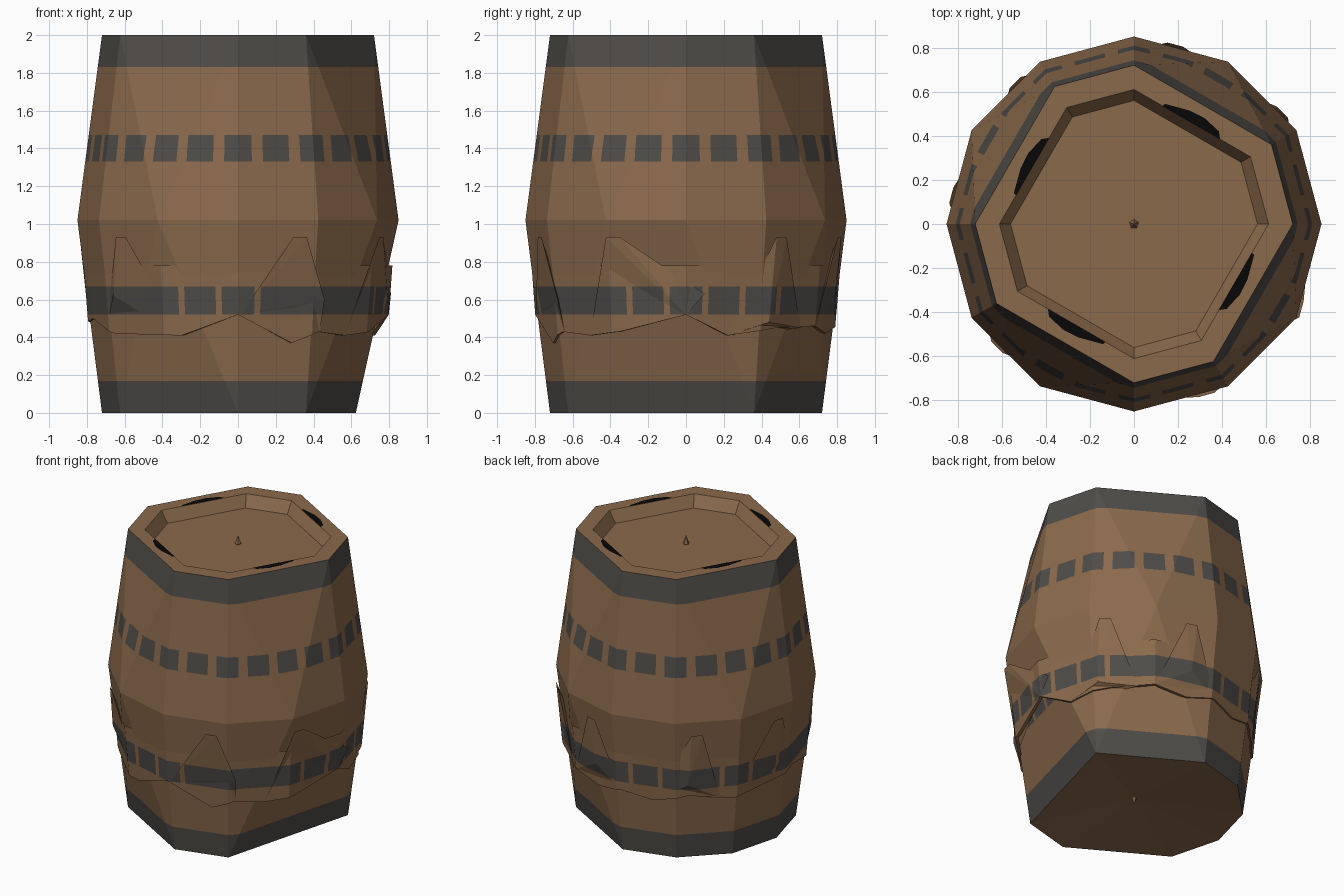
import bpy, bmesh, math
from mathutils import Vector

if "Cube" in bpy.data.objects:
    bpy.data.objects.remove(bpy.data.objects["Cube"])

TOP = [0, 30, 90, 120, 180, 210, 270, 300]        # corners of the top rim
BOTTOM = [30, 90, 120, 150, 180, 210, 270, 300]   # corners of the base
MID_Z, MID_R, END_R = 1.02, 0.85, 0.72


def material(name, rgb):
    m = bpy.data.materials.new(name)
    m.diffuse_color = (*rgb, 1)
    m.use_nodes = True
    m.node_tree.nodes["Principled BSDF"].inputs["Base Color"].default_value = m.diffuse_color
    return m


MATS = [material("brown_wood", (0.258, 0.144, 0.072)),
        material("dark_grey_iron", (0.078, 0.073, 0.066)),
        material("black", (0.002, 0.002, 0.002))]


def pol(r, deg, z):
    a = math.radians(deg)
    return Vector((r * math.cos(a), r * math.sin(a), z))


def gap(a, b):
    return abs((a - b + 180) % 360 - 180)


def finish(bm, name):
    me = bpy.data.meshes.new(name)
    bm.to_mesh(me)
    bm.free()
    for m in MATS:
        me.materials.append(m)
    ob = bpy.data.objects.new(name, me)
    bpy.context.collection.objects.link(ob)
    return ob


def cut(bm, co, no, lo=-1, hi=3):
    faces = [f for f in bm.faces if lo < f.calc_center_median().z < hi]
    geom = list({e for f in faces for e in f.edges}) + faces
    geom += list({v for f in faces for v in f.verts})
    bmesh.ops.bisect_plane(bm, geom=geom, dist=1e-5, plane_co=co, plane_no=no)


# ---- hoops: end bands plus two rows of worn patches, 15 degrees apart ----
UP, LOW = 5.3, 6.3      # half widths of the patches in degrees
LOW_GAPS = {0, 1, 2, 6, 7, 9, 10, 11, 16, 17, 18, 22, 23}


def paint_hoops(bm):
    for z in (0.17, 0.52, 0.67, 1.33, 1.47, 1.83):
        cut(bm, (0, 0, z), (0, 0, 1))
    for half, z0, z1 in ((UP, 1.33, 1.47), (LOW, 0.52, 0.67)):
        for k in range(12):
            for s in (-half, half):
                cut(bm, (0, 0, 0), pol(1, 15 * k + s + 90, 0), z0, z1)
    for f in bm.faces:
        c = f.calc_center_median()
        f.normal_update()
        if abs(f.normal.z) > 0.9 or (c.z > 1.9 and math.hypot(c.x, c.y) < 0.62):
            continue                      # base, rim and lid stay brown
        ang = math.degrees(math.atan2(c.y, c.x)) % 360
        off = gap(ang, 15 * round(ang / 15))
        if c.z < 0.17 or c.z > 1.83:
            f.material_index = 1
        elif 1.33 < c.z < 1.47:
            f.material_index = int(off < UP)
        elif 0.52 < c.z < 0.67:
            f.material_index = int(off < LOW or int(ang // 15) not in LOW_GAPS)


# ---- barrel body: 12-sided belly joined to simplified end rings ----
bm = bmesh.new()
mid = [bm.verts.new(pol(MID_R, 30 * k, MID_Z)) for k in range(12)]


def stitch(angles, z):
    ring = {a: bm.verts.new(pol(END_R, a, z)) for a in angles}
    near = [min(angles, key=lambda a: gap(a, 30 * k) + 0.01 * ((a - 30 * k) % 360 < 180))
            for k in range(12)]

    def face(vs):
        bm.faces.new(vs if z > MID_Z else vs[::-1])
    for k in range(12):
        n = (k + 1) % 12
        face([mid[k], mid[n], ring[near[n]]])
        if near[k] != near[n]:
            face([mid[k], ring[near[n]], ring[near[k]]])
    return ring


top = stitch(TOP, 2.0)
base = stitch(BOTTOM, 0.0)

# slightly hollow base
hub = bm.verts.new((0, 0, 0.05))
for i, a in enumerate(BOTTOM):
    bm.faces.new([base[a], hub, base[BOTTOM[(i + 1) % 8]]])

# recessed lid
rows = [[top[a] for a in TOP]]
for r, z in ((0.61, 2.0), (0.56, 1.92)):
    rows.append([bm.verts.new(pol(r, a, z)) for a in TOP])
for lo, hi in zip(rows, rows[1:]):
    for i in range(8):
        j = (i + 1) % 8
        bm.faces.new([lo[i], lo[j], hi[j], hi[i]])
bm.faces.new(rows[-1])
paint_hoops(bm)
finish(bm, "barrel_body")


# ---- jagged belt around the lower belly ----
def skin(deg, z, out):
    r = END_R + (MID_R - END_R) * z / MID_Z
    r *= math.cos(math.radians(15)) / math.cos(math.radians(deg % 30 - 15))
    return pol(r + out, deg, z)


JAGS = [(0, 0.52), (17, 0.41), (38, 0.45), (60, 0.46), (77, 0.42), (92, 0.46), (108, 0.42),
        (126, 0.47), (148, 0.43), (172, 0.47), (188, 0.5), (213, 0.42), (247, 0.41),
        (270, 0.52), (292, 0.37), (303, 0.43), (318, 0.41), (333, 0.43), (360, 0.52)]


def jag_z(deg):
    for (a, za), (b, zb) in zip(JAGS, JAGS[1:]):
        if a <= deg <= b:
            return za + (zb - za) * (deg - a) / (b - a)


bm = bmesh.new()
angles = sorted({a for a, _ in JAGS[:-1]} | set(range(0, 360, 30)))
loops = [[bm.verts.new(skin(a, z, out)) for a in angles
          for z in [0.78 if up else jag_z(a)]]
         for up, out in ((0, -0.01), (0, 0.012), (1, -0.002))]
for lo, hi in zip(loops, loops[1:]):
    for i in range(len(angles)):
        j = (i + 1) % len(angles)
        bm.faces.new([lo[i], lo[j], hi[j]])
        bm.faces.new([lo[i], hi[j], hi[i]])
paint_hoops(bm)
finish(bm, "jagged_belt")

# ---- splinters: peak angle, left base, right base, ridge (angle, z each) ----
SPLINTERS = [
    (37, 17, 0.41, 52, 0.45, 33, 0.48),
    (77, 60, 0.46, 92, 0.46, 78, 0.60),
    (130, 108, 0.42, 142, 0.44, 126, 0.56),
    (171, 148, 0.43, 188, 0.50, 172, 0.60),
    (222, 206, 0.44, 247, 0.41, 216, 0.62),
    (293, 271, 0.52, 304, 0.43, 304, 0.60),
    (333, 318, 0.41, 360, 0.52, 367, 0.63),
]
bm = bmesh.new()
for p, la, lz, ra, rz, ca, cz in SPLINTERS:
    pts = [skin(p - 2.5, 0.93, 0.024), skin(p + 2.5, 0.93, 0.024),
           skin(la, lz, 0.012), skin(ra, rz, 0.012),
           skin(ca, cz, 0.035), skin(p, 0.6, -0.06)]
    bmesh.ops.convex_hull(bm, input=[bm.verts.new(q) for q in pts])
paint_hoops(bm)
finish(bm, "belt_splinters")

# ---- dark chips on the rim, one per long side ----
bm = bmesh.new()
CHIP = [(0.13, 0.535), (0.39, 0.385), (0.385, 0.42), (0.32, 0.48), (0.25, 0.515), (0.14, 0.545)]
for k in range(4):
    c, s = math.cos(k * math.pi / 2), math.sin(k * math.pi / 2)
    f = bm.faces.new([bm.verts.new((x * c - y * s, x * s + y * c, 2.001)) for x, y in CHIP])
    f.material_index = 2
finish(bm, "rim_chips")

# ---- small pegs in the middle of the lid and the base ----
for name, r1, r2, z in (("lid_peg", 0.022, 0, 1.955), ("base_peg", 0, 0.022, 0.03)):
    bm = bmesh.new()
    bmesh.ops.create_cone(bm, cap_ends=True, segments=5, radius1=r1, radius2=r2, depth=0.06)
    bmesh.ops.translate(bm, verts=bm.verts, vec=(0, 0, z))
    finish(bm, name)
